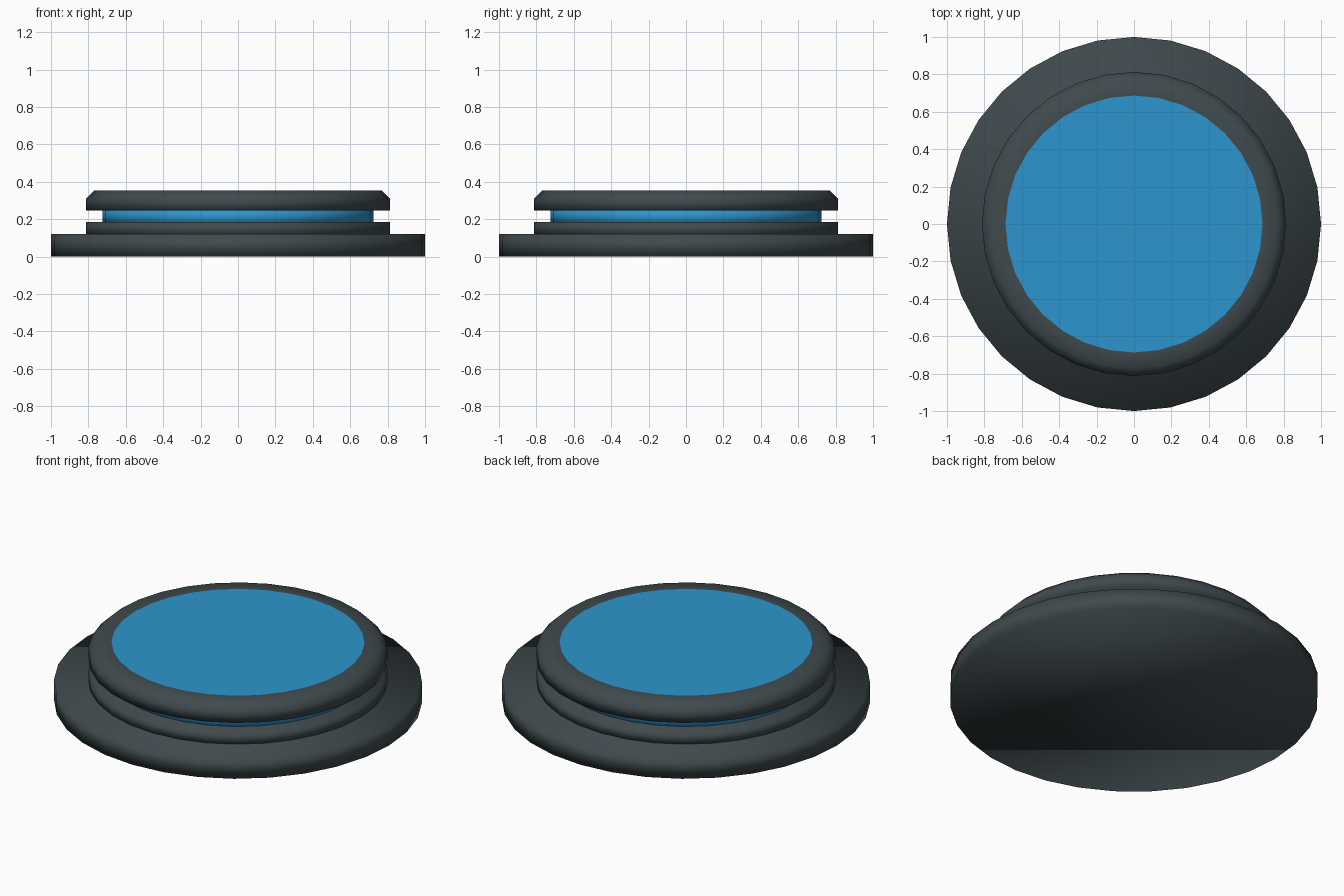
import bpy, bmesh
from math import cos, sin, tau

SIDES = 32

cube = bpy.data.objects.get("Cube")
if cube:
    bpy.data.objects.remove(cube, do_unlink=True)


def make_material(name, rgb):
    mat = bpy.data.materials.new(name)
    mat.use_nodes = True
    mat.diffuse_color = (*rgb, 1)
    mat.node_tree.nodes["Principled BSDF"].inputs["Base Color"].default_value = (*rgb, 1)
    return mat


charcoal = make_material("charcoal", (0.05, 0.068, 0.075))
blue = make_material("bright blue", (0.027, 0.30, 0.62))


def lathe(name, profile, materials, top_index=0):
    """Turn (radius, height) points, bottom to top, into a closed round solid."""
    bm = bmesh.new()
    rings = [[bm.verts.new((r * cos(tau * i / SIDES), r * sin(tau * i / SIDES), z))
              for i in range(SIDES)] for r, z in profile]
    for low, high in zip(rings, rings[1:]):
        for i in range(SIDES):
            j = (i + 1) % SIDES
            bm.faces.new((low[i], low[j], high[j], high[i]))
    bm.faces.new(rings[0][::-1])
    for face in bm.faces:
        face.smooth = True
    # The lid keeps its coloured top flat
    top = bm.faces.new(rings[-1])
    top.material_index = top_index
    top.smooth = top_index == 0
    mesh = bpy.data.meshes.new(name)
    bm.to_mesh(mesh)
    bm.free()
    for mat in materials:
        mesh.materials.append(mat)
    obj = bpy.data.objects.new(name, mesh)
    bpy.context.collection.objects.link(obj)
    return obj


# Wide foot, and the narrower step standing on it
lathe("base_plate", [(1.0, 0), (1.0, 0.12)], [charcoal])
lathe("base_step", [(0.813, 0.11), (0.813, 0.185)], [charcoal])

# Recessed band between step and cap
lathe("glowing_band", [(0.725, 0.17), (0.725, 0.26)], [blue])

# Chamfered cap with a blue disc set in its top
lathe("cap", [(0.813, 0.247), (0.813, 0.31), (0.77, 0.352), (0.687, 0.352)],
      [charcoal, blue], top_index=1)
